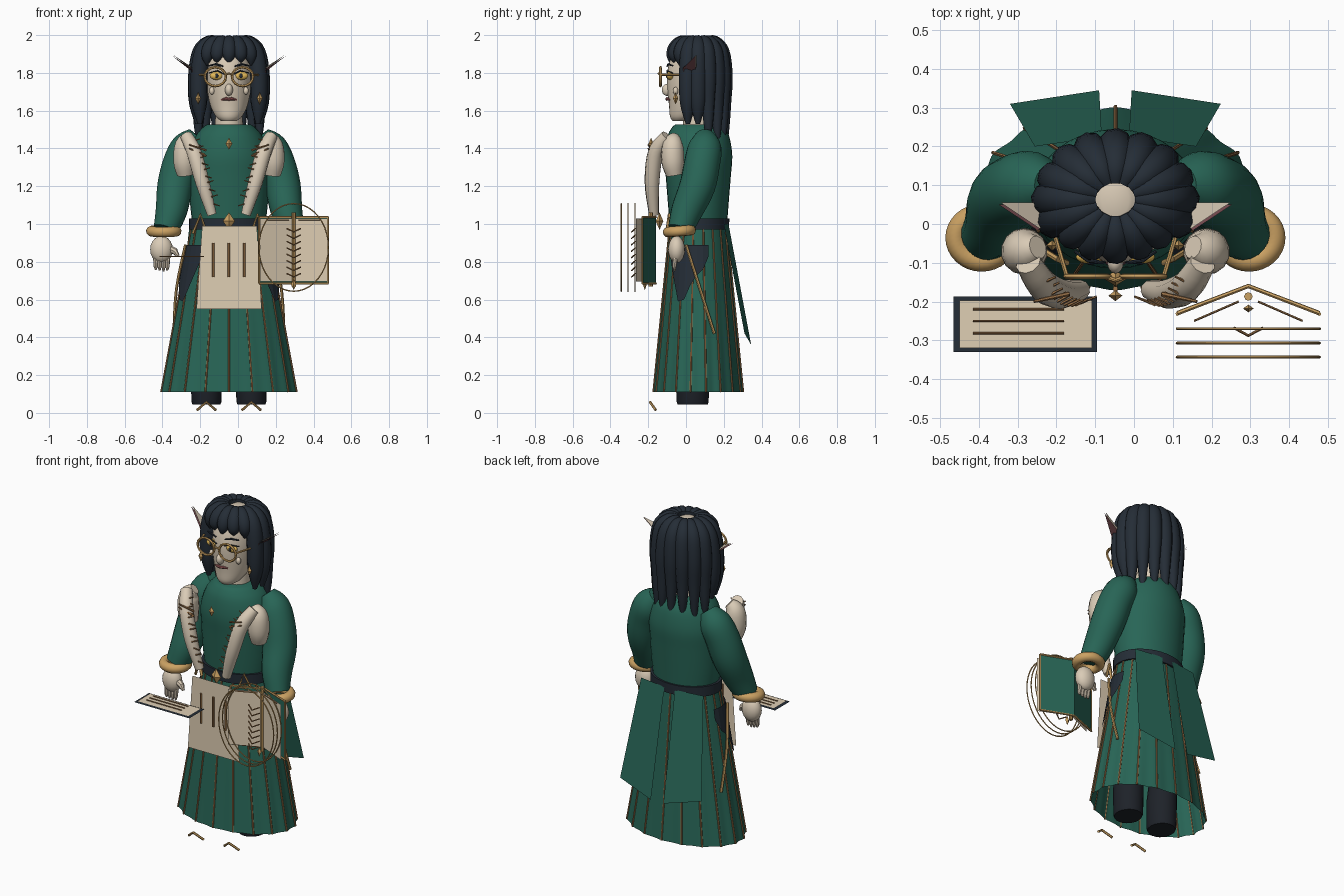
import bpy, bmesh
from math import sin, cos, pi, radians
from mathutils import Vector

if "Cube" in bpy.data.objects:
    bpy.data.objects.remove(bpy.data.objects["Cube"])

CX, CY = -0.048, 0.065   # body axis


def material(name, r, g, b):
    m = bpy.data.materials.new(name)
    m.use_nodes = True
    m.diffuse_color = (r, g, b, 1)
    m.node_tree.nodes["Principled BSDF"].inputs["Base Color"].default_value = (r, g, b, 1)
    return m


GREEN = material("green cloth", .021, .13, .093)
NAVY = material("dark navy", .018, .026, .037)
LEATHER = material("black leather", .013, .016, .022)
SKIN = material("pale skin", .7, .6, .47)
PAPER = material("parchment", .74, .62, .455)
GOLD = material("gold", .6, .36, .125)
BROWN = material("brown thread", .32, .165, .065)
MAUVE = material("mauve", .2, .08, .09)
ROSE = material("rose lips", .32, .1, .1)
AMBER = material("amber", .8, .5, .1)


def finish(name, bm, mat, smooth=True):
    bmesh.ops.recalc_face_normals(bm, faces=bm.faces)
    me = bpy.data.meshes.new(name)
    bm.to_mesh(me)
    bm.free()
    me.materials.append(mat)
    ob = bpy.data.objects.new(name, me)
    bpy.context.collection.objects.link(ob)
    if smooth:
        bpy.ops.object.select_all(action='DESELECT')
        ob.select_set(True)
        bpy.context.view_layer.objects.active = ob
        bpy.ops.object.shade_smooth_by_angle(angle=radians(40))
    return ob


def soften(pts, steps=4):
    """Catmull-Rom through tuples of any length"""
    out = []
    for i in range(len(pts) - 1):
        a, b, c, d = pts[max(i - 1, 0)], pts[i], pts[i + 1], pts[min(i + 2, len(pts) - 1)]
        for k in range(steps):
            t = k / steps
            out.append(tuple(q + t / 2 * (r - p + t * (2*p - 5*q + 4*r - s + t * (3*(q - r) + s - p)))
                             for p, q, r, s in zip(a, b, c, d)))
    return out + [pts[-1]]


def skin_rings(bm, rings, closed=False, caps=True):
    n = len(rings[0])
    for i in range(len(rings) - (0 if closed else 1)):
        a, b = rings[i], rings[(i + 1) % len(rings)]
        for j in range(n):
            bm.faces.new((a[j], a[(j + 1) % n], b[(j + 1) % n], b[j]))
    if caps and not closed:
        bm.faces.new(rings[0])
        bm.faces.new(rings[-1])


def tubes(name, paths, mat, sides=8, closed=False):
    """Round sweeps along paths of (x, y, z, radius)"""
    bm = bmesh.new()
    for path in paths:
        pts = [Vector(p[:3]) for p in path]
        n, rings, old, u = len(pts), [], None, None
        for i, p in enumerate(pts):
            nxt = pts[(i + 1) % n] if closed else pts[min(i + 1, n - 1)]
            prv = pts[i - 1] if closed else pts[max(i - 1, 0)]
            t = (nxt - prv).normalized()
            u = t.orthogonal().normalized() if old is None else old.rotation_difference(t) @ u
            old, v = t, t.cross(u)
            rings.append([bm.verts.new(p + path[i][3] * (u * cos(2*pi*j/sides) + v * sin(2*pi*j/sides)))
                          for j in range(sides)])
        skin_rings(bm, rings, closed)
    return finish(name, bm, mat)


def loft(name, rows, mat, x=CX, sides=32):
    """Stacked ellipses from rows of (z, rx, ry, centre y)"""
    bm = bmesh.new()
    rings = [[bm.verts.new((x + rx * sin(2*pi*j/sides), cy - ry * cos(2*pi*j/sides), z))
              for j in range(sides)] for z, rx, ry, cy in rows]
    skin_rings(bm, rings)
    return finish(name, bm, mat)


def ball(name, c, size, mat, u=16, v=10):
    bm = bmesh.new()
    bmesh.ops.create_uvsphere(bm, u_segments=u, v_segments=v, radius=1)
    for p in bm.verts:
        p.co = Vector(c) + Vector(a * b for a, b in zip(p.co, size))
    return finish(name, bm, mat, u > 4)


def plate(name, polys, mat):
    bm = bmesh.new()
    for poly in polys:
        bm.faces.new([bm.verts.new(p) for p in poly])
    return finish(name, bm, mat, False)


def hoop(c, rx, ry, rz, r, n=32):
    return [(c[0] + rx*cos(2*pi*i/n), c[1] + ry*sin(2*pi*i/n), c[2] + rz*sin(2*pi*i/n), r) for i in range(n)]


def skirt_at(a, z, off=0.0):
    t = (.98 - z) / .87
    k = 1 + .013 * max(t, 0) * cos(18 * a)
    return (CX + ((.2 + .158*t) * k + off) * sin(a), CY - ((.15 + .083*t) * k + off) * cos(a), z)


# skirt with pleats and seams
bm = bmesh.new()
skin_rings(bm, [[bm.verts.new(skirt_at(2*pi*j/144, 1 - .089*i)) for j in range(144)] for i in range(11)], caps=False)
finish("skirt", bm, GREEN)
tubes("skirt_seams", [[skirt_at(k*pi/9, 1 - .089*i, .002) + (.005,) for i in range(11)] for k in range(18)], BROWN, 6)

# torso, belt, neck, head
loft("bodice", soften([(.97, .19, .15, CY), (1.1, .205, .16, CY), (1.25, .213, .172, CY), (1.36, .213, .18, CY),
                       (1.46, .18, .165, CY), (1.51, .14, .14, CY), (1.527, .115, .12, CY)]), GREEN)
loft("belt", [(.97, .212, .162, CY), (1.03, .212, .165, CY)], NAVY)
loft("neck", [(1.5, .075, .075, .06), (1.62, .07, .075, .06)], SKIN)
loft("head", soften([(1.545, .04, .04, -.03), (1.57, .07, .075, -.01), (1.63, .1, .115, .025), (1.72, .117, .145, .045),
                     (1.8, .12, .15, .05), (1.88, .11, .135, .055), (1.94, .08, .1, .06), (1.972, .035, .045, .063)]), SKIN)

# hair strands radiating from the crown
fringe, locks = [], []
for i in range(16):
    a = i * pi / 8
    front = cos(a) > .5
    if front:
        rows = [(.3, 1.972, .018), (.6, 1.966, .034), (.85, 1.93, .04), (.96, 1.885, .032), (.97, 1.84 + .014*(i % 2), .004)]
    elif cos(a) > -.1:
        rows = [(.3, 1.972, .018), (.6, 1.966, .034), (.88, 1.91, .045), (1, 1.78, .047), (1, 1.64, .042), (.98, 1.53, .012)]
    else:
        end = 1.34 + .07 * (i % 2)
        rows = [(.3, 1.972, .018), (.6, 1.966, .034), (.88, 1.91, .045), (1, 1.78, .045), (1.01, 1.65, .036),
                (1.03, 1.52, .024), (1.04, end, .003)]
    path = soften([(CX + .17*k*sin(a), .063 - .14*k*cos(a), z, r) for k, z, r in rows])
    (fringe if front else locks).append(path)
tubes("hair_fringe", fringe, NAVY, 10)
tubes("hair_locks", locks, NAVY, 10)

# nose, mouth, brooch, buckle, glasses bridge
ball("nose", (CX, -.1, 1.71), (.021, .028, .032), SKIN)
tubes("mouth", [[(CX - .042, -.086, 1.657, .004), (CX - .014, -.1, 1.663, .009), (CX, -.101, 1.66, .008),
                 (CX + .014, -.1, 1.663, .009), (CX + .042, -.086, 1.657, .004)]], ROSE)
ball("brooch", (CX, -.185, 1.425), (.018, .014, .032), GOLD, 4, 2)
ball("buckle", (CX, -.14, 1.015), (.032, .02, .047), GOLD, 4, 2)
tubes("glasses_bridge", [[(CX - .02, -.138, 1.79, .006), (CX, -.145, 1.797, .006), (CX + .02, -.138, 1.79, .006)]], GOLD)

# everything that comes in pairs
for s, side in ((1, "left_"), (-1, "right_")):
    def mir(*pts):
        return [(CX + s * p[0],) + tuple(p[1:]) for p in pts]

    def at(dx, y, z):
        return (CX + s * dx, y, z)

    tubes(side + "sleeve", [soften(mir((.17, .1, 1.47, .05), (.215, .1, 1.41, .088), (.255, .085, 1.32, .095),
          (.285, .06, 1.2, .095), (.305, .005, 1.07, .084), (.335, -.03, .97, .066)))], GREEN, 20)
    tubes(side + "cuff", [hoop(at(.345, -.035, .962), .066, .06, .005, .028)], GOLD, 10, True)
    ball(side + "palm", at(.357, -.05, .865), (.06, .045, .072), SKIN)
    tubes(side + "fingers", [mir((.325 + .021*k, -.055, .83, .014), (.325 + .021*k, -.062, .775, .011),
          (.327 + .02*k, -.06, .75 + .004*abs(k - 1), .005)) for k in range(4)]
          + [mir((.32, -.055, .87, .02), (.285, -.065, .855, .018), (.268, -.07, .83, .008))], SKIN)
    tubes(side + "bare_shoulder", [soften(mir((.2, -.06, 1.46, .03), (.23, -.07, 1.42, .055), (.235, -.07, 1.33, .06),
          (.23, -.06, 1.26, .045)))], SKIN, 14)
    strap = soften(mir((.225, -.1, 1.465, .034), (.185, -.16, 1.38, .041), (.14, -.18, 1.22, .039), (.09, -.17, 1.05, .026)), 5)
    tubes(side + "strap", [strap], SKIN, 10)
    tubes(side + "strap_stitches", [[(x - s*.026, y - r*.8, z, .004), (x - s*.058, y - r*.4, z + .01*(-1)**i, .003)]
          for i, (x, y, z, r) in enumerate(strap[2:14])], BROWN, 5)
    tubes(side + "strap_pins", [mir((.12, -.18, 1.36 + .03*k, .006), (.21, -.2, 1.4 + .02*k, .004)) for k in (0, 1)], BROWN, 6)

    # ears with a mauve inner side, earring and cheek pearl
    ear = ((.296, .055, 1.895), (.13, .055, 1.765), (.16, .015, 1.68), (.195, -.012, 1.83))
    for name, lift, mat in (("ear", 0, SKIN), ("inner_ear", .005, MAUVE)):
        a, b, c, d = mir(*[(x + lift, y - lift, z - lift) for x, y, z in ear])
        plate(side + name, [(a, b, d), (b, c, d)], mat)
    ball(side + "earring", at(.163, -.055, 1.665), (.015, .014, .032), GOLD, 4, 2)
    ball(side + "cheek_pearl", at(.09, -.055, 1.705), (.014, .014, .02), SKIN)

    # eyes and glasses
    ball(side + "eye", at(.066, -.085, 1.785), (.036, .018, .022), AMBER)
    ball(side + "pupil", at(.064, -.102, 1.785), (.008, .004, .013), NAVY)
    tubes(side + "lashes", [mir((.025, -.098, 1.793, .003), (.06, -.1, 1.811, .004), (.105, -.07, 1.8, .003)),
          mir((.03, -.1, 1.835, .004), (.07, -.094, 1.846, .006), (.105, -.07, 1.838, .004))], NAVY)
    tubes(side + "glasses_rim", [hoop(at(.072, -.135, 1.78), .056, 0, .05, .007, 16)], GOLD, 6, True)
    tubes(side + "glasses_arm", [mir((.125, -.135, 1.79, .006), (.165, .0, 1.79, .006))], GOLD, 6)

    # boots with toe chevrons
    loft(side + "boot", [(.045, .074, .08, .035), (.06, .08, .085, .035), (.22, .082, .087, .037), (.4, .07, .075, .05)],
         LEATHER, CX + s*.119, 20)
    tubes(side + "toe_chevron", [mir((.119 - .05, -.16, .015, .007), (.119, -.19, .057, .007), (.119 + .05, -.16, .015, .007))], GOLD, 6)

    # hip panel with ragged hem, belt clasp, hanging rod, coat tail
    hem = [.8, .7, .59, .6, .68, .73, .76, .83]
    cols = [[skirt_at(s * radians(38 + 10*i), .89 + (z - .89)*k/4, .015) for k in range(5)] for i, z in enumerate(hem)]
    plate(side + "hip_panel", [(a[k], b[k], b[k + 1], a[k + 1]) for a, b in zip(cols, cols[1:]) for k in range(4)], NAVY)
    tubes(side + "belt_clasp", [mir((.19, -.065, .95, .008), (.15, -.09, 1.05, .008), (.125, -.1, .97, .008))], GOLD, 6)
    tubes(side + "hanging_rod", [soften(mir((.23, .0, .89, .008), (.278, .075, .655, .008), (.292, .15, .42, .008)))], GOLD, 6)
    plate(side + "coat_tail", [mir((.208, .2, 1.0), (.035, .225, 1.0), (.042, .345, .36), (.272, .31, .42))], GREEN)

# paper apron with ink strokes
plate("apron", [[(-.22, -.165, .55), (.125, -.165, .55), (.1, -.165, .99), (-.19, -.165, .99)]], PAPER)
tubes("apron_strokes", [[(CX + k, -.167, .9, .007), (CX + k, -.167, .72, .007)] for k in (-.082, 0, .082)], BROWN, 6)


# writing tablet
def slab(name, x0, x1, y0, y1, z, mat):
    plate(name, [[(x0, y0, z), (x1, y0, z), (x1, y1, z), (x0, y1, z)]], mat)


slab("tablet_board", -.465, -.095, -.33, -.187, .82, NAVY)
slab("tablet_sheet", -.45, -.108, -.32, -.197, .825, PAPER)
tubes("tablet_strokes", [[(-.415, y, .828, .003), (-.18, y, .828, .003)] for y in (-.22, -.25, -.282)], BROWN, 6)

# open book: covers, pages, edging, spine and binding
BX = .295


def leaf(w, y0, y1, z0, z1):
    return [[(BX, y0, z0), (BX + s*w, y1, z0), (BX + s*w, y1, z1), (BX, y0, z1)] for s in (1, -1)]


plate("book_cover", leaf(.183, -.158, -.23, .685, 1.035), GREEN)
plate("book_pages", leaf(.178, -.185, -.265, .695, 1.03), PAPER)
tubes("book_edging", [[(BX - .183, -.23, z, .006), (BX, -.16, z, .006), (BX + .183, -.23, z, .006)] for z in (.685, 1.037)]
      + [[(BX + s*.183, -.232, .685, .005), (BX + s*.183, -.232, 1.037, .005)] for s in (1, -1)], GOLD, 6)
tubes("book_spine", [[(BX, -.187, .67, .011), (BX, -.187, 1.06, .011)]], GOLD)
ball("book_charm", (BX, -.218, .68), (.014, .01, .03), GOLD, 4, 2)
tubes("book_binding", [[(BX - .037, -.268, z + .018, .004), (BX, -.288, z, .004), (BX + .037, -.268, z + .018, .004)]
                       for z in [.72 + .034*k for k in range(8)]], BROWN, 6)
tubes("page_lines", [[(BX + s*.025, -.2, 1.022, .003), (BX + s*.14, -.25, 1.022, .003)] for s in (1, -1)], BROWN, 6)

# floating rings in front of the book
tubes("rings", [hoop((BX, y, .876), .184, 0, .232, .0035, 40) for y in (-.27, -.307, -.343)], GOLD, 6, True)
